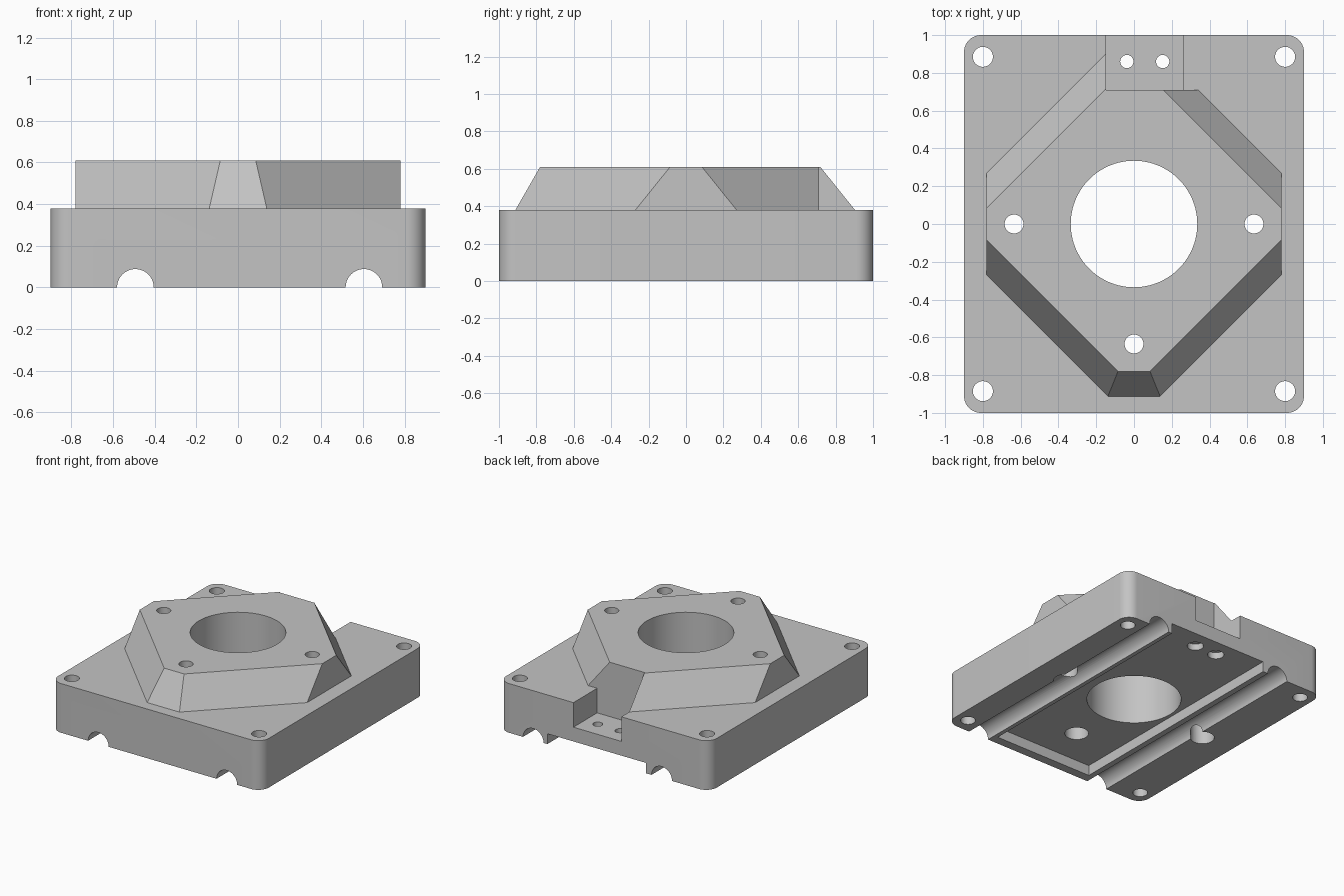
import bpy, bmesh
from mathutils import Matrix

cube = bpy.data.objects.get("Cube")
if cube:
    bpy.data.objects.remove(cube, do_unlink=True)

grey = bpy.data.materials.new("plain grey")
grey.use_nodes = True
colour = (0.55, 0.55, 0.55, 1)
grey.diffuse_color = colour
grey.node_tree.nodes["Principled BSDF"].inputs["Base Color"].default_value = colour

BASE_TOP, BOSS_TOP = 0.38, 0.61
POCKET_TOP, NOTCH_FLOOR = 0.08, 0.19


def to_object(name, bm):
    bmesh.ops.recalc_face_normals(bm, faces=bm.faces)
    mesh = bpy.data.meshes.new(name)
    bm.to_mesh(mesh)
    bm.free()
    mesh.materials.append(grey)
    obj = bpy.data.objects.new(name, mesh)
    bpy.context.collection.objects.link(obj)
    return obj


def box(name, x0, x1, y0, y1, z0, z1, radius=0):
    bm = bmesh.new()
    place = Matrix.Translation(((x0 + x1) / 2, (y0 + y1) / 2, (z0 + z1) / 2))
    size = Matrix.Diagonal((x1 - x0, y1 - y0, z1 - z0, 1))
    bmesh.ops.create_cube(bm, size=1, matrix=place @ size)
    if radius:
        upright = [e for e in bm.edges if abs(e.verts[0].co.z - e.verts[1].co.z) > 0.01]
        bmesh.ops.bevel(bm, geom=upright, offset=radius, segments=10,
                        profile=0.5, affect='EDGES')
    return to_object(name, bm)


def cylinder(name, x, y, z0, z1, radius, segments=40, along_y=False):
    bm = bmesh.new()
    if along_y:
        place = Matrix.Translation((x, 0, 0)) @ Matrix.Rotation(1.5707963, 4, 'X')
    else:
        place = Matrix.Translation((x, y, (z0 + z1) / 2))
    bmesh.ops.create_cone(bm, cap_ends=True, segments=segments, radius1=radius,
                          radius2=radius, depth=z1 - z0, matrix=place)
    return to_object(name, bm)


def combine(target, tool, operation='DIFFERENCE'):
    bpy.context.view_layer.objects.active = target
    mod = target.modifiers.new("boolean", 'BOOLEAN')
    mod.operation, mod.solver, mod.object = operation, 'EXACT', tool
    bpy.ops.object.modifier_apply(modifier=mod.name)
    bpy.data.objects.remove(tool, do_unlink=True)


# Base plate with rounded upright corners
body = box("mounting_block", -0.9, 0.9, -1, 1, 0, BASE_TOP, radius=0.09)


# Raised boss: a truncated diamond with sloping faces and upright left and right ends
def diamond(side_y, end_x, end_y, z):
    quarter = [(0.78, side_y), (end_x, end_y)]
    ring = quarter + [(-x, y) for x, y in reversed(quarter)]
    ring += [(-x, -y) for x, y in ring]
    return [(x, y, z) for x, y in ring]


bm = bmesh.new()
rings = [[bm.verts.new(p) for p in diamond(*spec)] for spec in (
    (0.27, 0.138, 0.912, 0.25),
    (0.27, 0.138, 0.912, BASE_TOP),
    (0.085, 0.085, 0.78, BOSS_TOP))]
bm.faces.new(rings[0])
bm.faces.new(rings[-1])
for low, high in zip(rings, rings[1:]):
    for i in range(8):
        j = (i + 1) % 8
        bm.faces.new((low[i], low[j], high[j], high[i]))
boss = to_object("boss", bm)
combine(boss, box("boss_cut", -0.147, 0.6, 0.71, 1.2, 0, 1))
combine(body, boss, 'UNION')

# Back notch and underside pocket that opens to the back
combine(body, box("notch_cut", -0.147, 0.262, 0.71, 1.2, NOTCH_FLOOR, 1))
combine(body, box("pocket_cut", -0.36, 0.485, -0.93, 1.2, -0.2, POCKET_TOP))

# Half-round grooves running along the underside
for x in (-0.493, 0.605):
    combine(body, cylinder("groove_cut", x, 0, -1.2, 1.2, 0.088, along_y=True))

# Central bore
combine(body, cylinder("bore_cut", 0, 0, -0.2, 1, 0.335, segments=80))

# Corner holes
for x in (-0.8, 0.8):
    for y in (-0.885, 0.885):
        combine(body, cylinder("corner_hole_cut", x, y, -0.2, 1, 0.053))

# Boss holes and notch holes, each widened from below
counterbored = [(x, y, 0.05, 0.085, 0.3) for x, y in ((-0.635, 0), (0.635, 0), (0, -0.635))]
counterbored += [(x, 0.86, 0.035, 0.058, 0.13) for x in (-0.038, 0.152)]
for x, y, radius, wide, depth in counterbored:
    combine(body, cylinder("hole_cut", x, y, -0.2, 1, radius))
    combine(body, cylinder("counterbore_cut", x, y, -0.2, depth, wide))

# Smooth the round surfaces and keep the edges sharp
for obj in bpy.context.selected_objects:
    obj.select_set(False)
body.select_set(True)
bpy.context.view_layer.objects.active = body
bpy.ops.object.shade_smooth_by_angle(angle=0.5)
